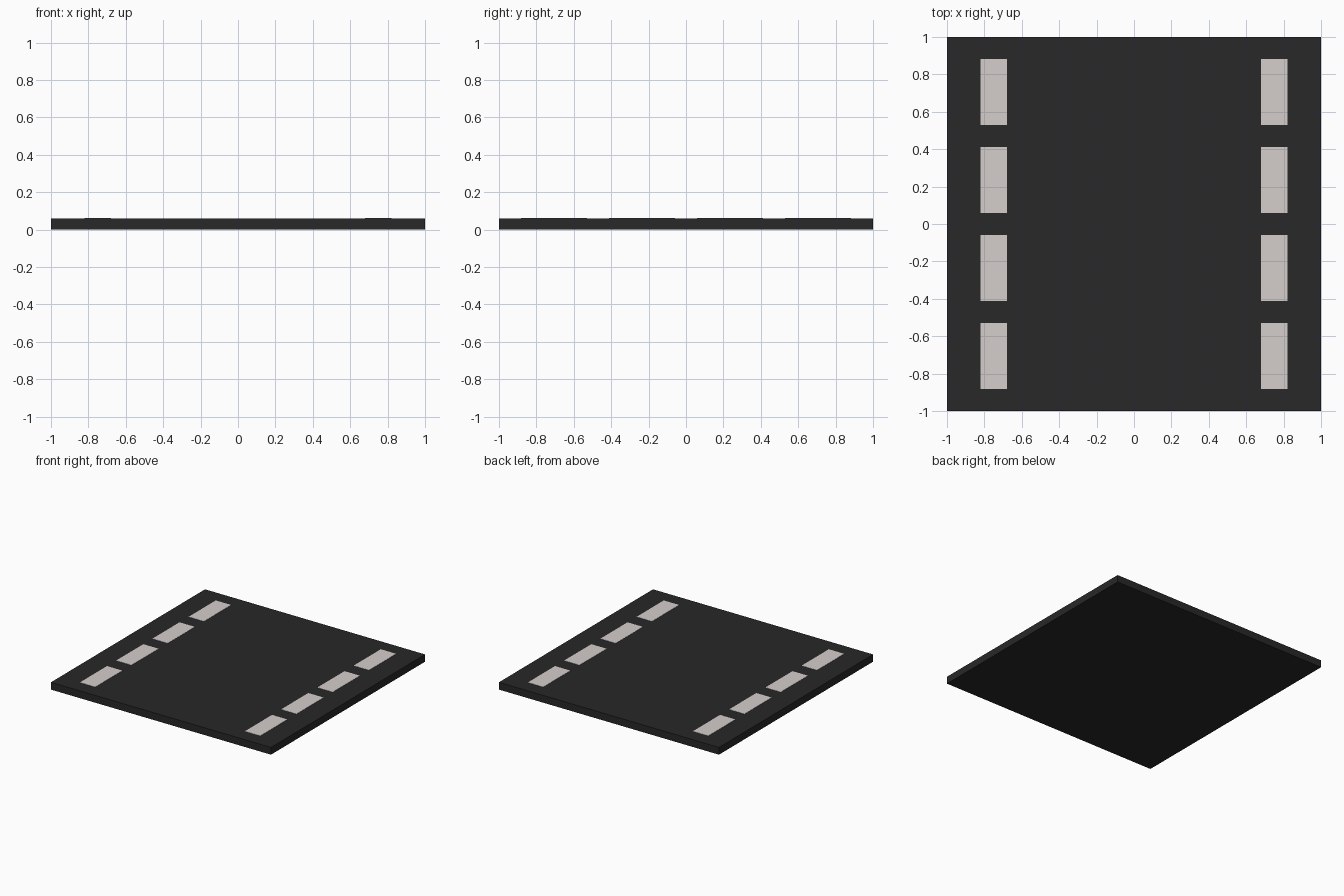
import bpy

if "Cube" in bpy.data.objects:
    bpy.data.objects.remove(bpy.data.objects["Cube"])


def material(name, color):
    mat = bpy.data.materials.new(name)
    mat.diffuse_color = (*color, 1)
    mat.use_nodes = True
    mat.node_tree.nodes["Principled BSDF"].inputs["Base Color"].default_value = mat.diffuse_color
    return mat


def box(name, center, size, mat):
    bpy.ops.mesh.primitive_cube_add(size=1, location=center)
    obj = bpy.context.object
    obj.name = name
    obj.scale = size
    bpy.ops.object.transform_apply(location=False, rotation=False, scale=True)
    obj.data.materials.append(mat)
    return obj


asphalt = material("asphalt", (0.021, 0.021, 0.021))
paint = material("lane_paint", (0.66, 0.61, 0.60))

# Road slab
THICK = 0.06
box("road_slab", (0, 0, THICK / 2), (2, 2, THICK), asphalt)

# Dashed lane markings, sunk into the slab and just proud of its top
PROUD, DEPTH = 0.002, 0.006
PITCH = 2 / 4.25
for side, x in (("left", -0.75), ("right", 0.75)):
    for i in range(4):
        y = (i - 1.5) * PITCH
        box(f"lane_dash_{side}_{i + 1}", (x, y, THICK + PROUD - DEPTH / 2),
            (0.14, 0.353, DEPTH), paint)
